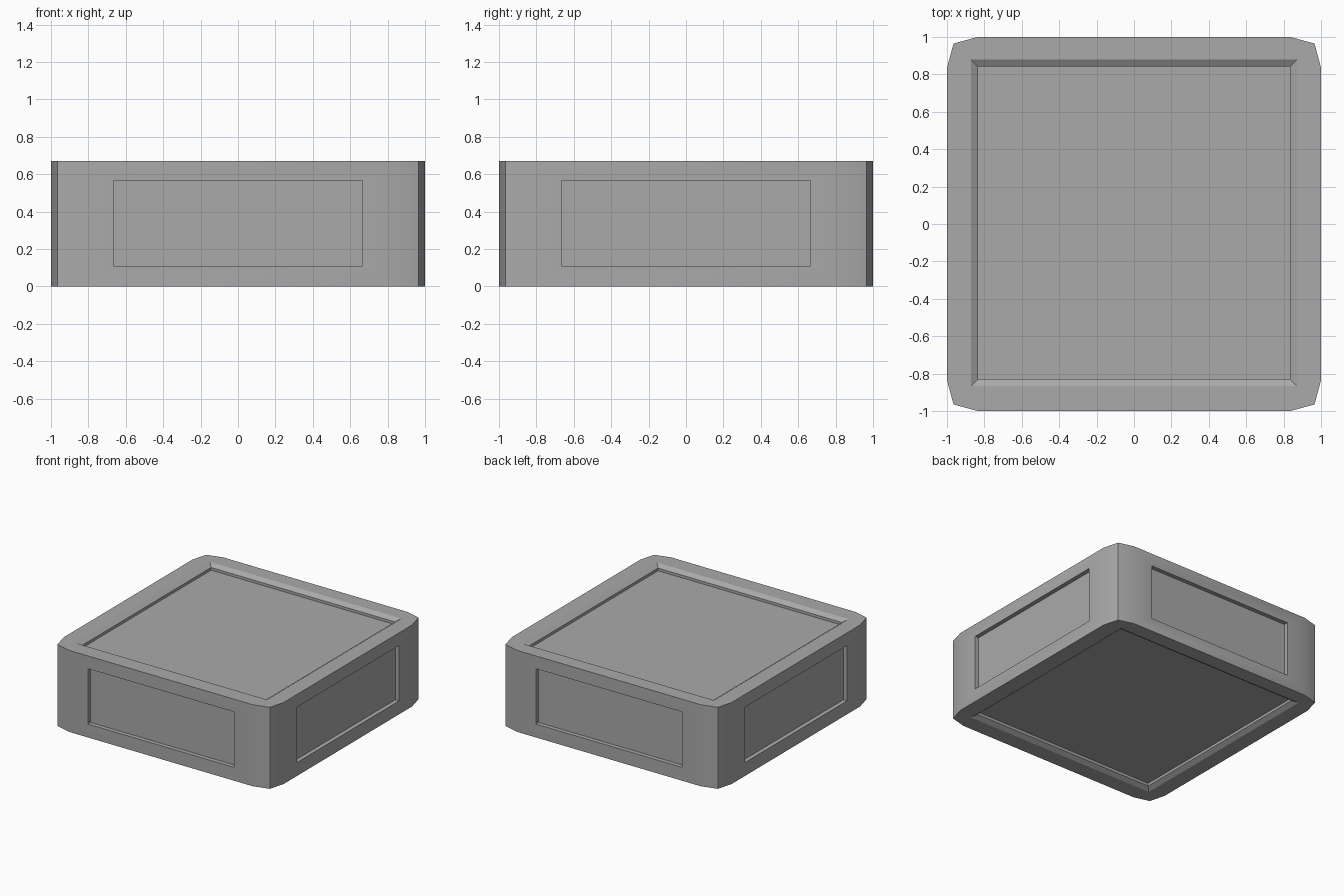
import bpy, bmesh

if "Cube" in bpy.data.objects:
    bpy.data.objects.remove(bpy.data.objects["Cube"], do_unlink=True)

HEIGHT = 0.67
grey = bpy.data.materials.new("plain grey")
grey.use_nodes = True
grey.diffuse_color = (0.4, 0.4, 0.4, 1)
grey.node_tree.nodes["Principled BSDF"].inputs["Base Color"].default_value = (0.4, 0.4, 0.4, 1)


def loft(bm, rings):
    """Skin a stack of closed rings and cap both ends."""
    loops = [[bm.verts.new(p) for p in ring] for ring in rings]
    for low, high in zip(loops, loops[1:]):
        for i in range(len(low)):
            j = (i + 1) % len(low)
            bm.faces.new((low[i], low[j], high[j], high[i]))
    bm.faces.new(loops[0])
    bm.faces.new(loops[-1])
    bmesh.ops.recalc_face_normals(bm, faces=bm.faces)


def make_object(bm, name):
    mesh = bpy.data.meshes.new(name)
    bm.to_mesh(mesh)
    bm.free()
    mesh.materials.append(grey)
    obj = bpy.data.objects.new(name, mesh)
    bpy.context.collection.objects.link(obj)
    return obj


# Block with bowed corners: one quarter of the outline, turned four times
quarter = [(0.835, -1), (0.965, -0.965), (1, -0.835)]
outline = []
for turn in range(4):
    outline += quarter
    quarter = [(-y, x) for x, y in quarter]
bm = bmesh.new()
loft(bm, [[(x, y, z) for x, y in outline] for z in (0, HEIGHT)])

# Sunken panel on each of the four sides
bm.normal_update()
sides = [f for f in bm.faces if max(abs(f.normal.x), abs(f.normal.y)) > 0.999]
for face in sides:
    normal = face.normal.copy()
    bmesh.ops.inset_individual(bm, faces=[face], thickness=0.1)
    for v in face.verts:
        v.co.z = 0.565 if v.co.z > HEIGHT / 2 else 0.11
        axis = 0 if abs(normal.y) > 0.5 else 1
        v.co[axis] = 0.665 if v.co[axis] > 0 else -0.665
    bmesh.ops.inset_individual(bm, faces=[face], thickness=0)
    bmesh.ops.translate(bm, verts=face.verts, vec=normal * -0.035)
block = make_object(bm, "block")


# Shallow tray with a sloping rim, cut into the top and the underside
def tray_ring(grow, z):
    w, front, back = 0.835 + grow, -0.83 - grow, 0.843 + grow
    return [(-w, front, z), (w, front, z), (w, back, z), (-w, back, z)]


bpy.context.view_layer.objects.active = block
block.select_set(True)
for name, level, inward in (("top_tray", HEIGHT, -1), ("bottom_tray", 0, 1)):
    bm = bmesh.new()
    loft(bm, [tray_ring(grow, level + inward * depth)
              for grow, depth in ((0, 0.045), (0, 0.023), (0.037, 0), (0.074, -0.023))])
    cutter = make_object(bm, name + "_cutter")
    cutter.hide_render = True
    mod = block.modifiers.new(name, "BOOLEAN")
    mod.operation = "DIFFERENCE"
    mod.solver = "EXACT"
    mod.object = cutter
    bpy.ops.object.modifier_apply(modifier=mod.name)
    bpy.data.objects.remove(cutter, do_unlink=True)

bpy.ops.object.shade_smooth_by_angle(angle=0.5)
